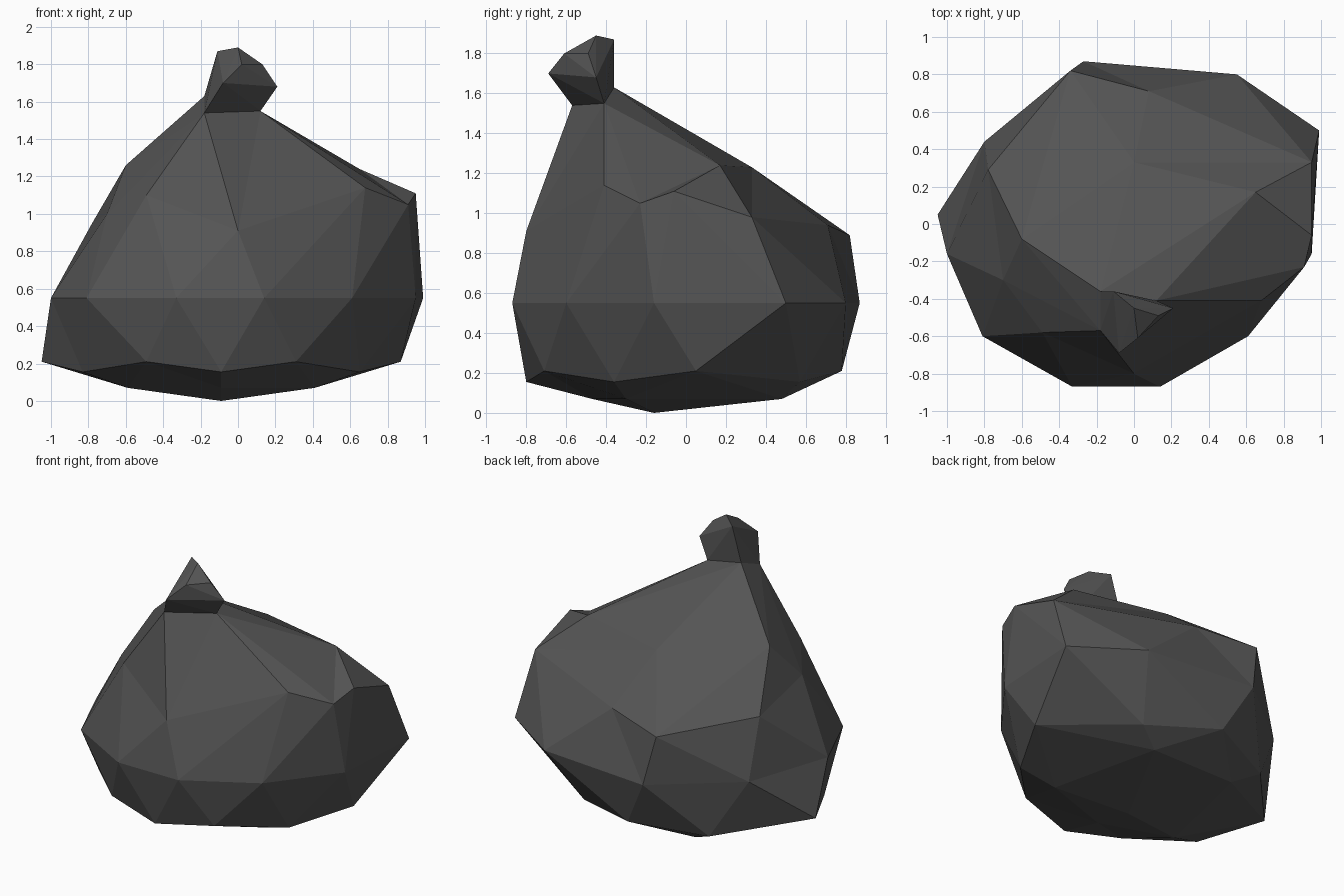
import bpy, bmesh, math
from mathutils import Vector

cube = bpy.data.objects.get("Cube")
if cube:
    bpy.data.objects.remove(cube, do_unlink=True)

# One dark plastic colour for the whole sack
plastic = bpy.data.materials.new("charcoal plastic")
plastic.use_nodes = True
colour = (0.09, 0.09, 0.09, 1)
plastic.diffuse_color = colour
shader = next(n for n in plastic.node_tree.nodes if n.type == 'BSDF_PRINCIPLED')
shader.inputs["Base Color"].default_value = colour

CENTRE_X = -0.09


def finish(bm, name):
    """Turn a bmesh into a flat shaded object."""
    bmesh.ops.recalc_face_normals(bm, faces=bm.faces)
    mesh = bpy.data.meshes.new(name)
    bm.to_mesh(mesh)
    bm.free()
    mesh.materials.append(plastic)
    obj = bpy.data.objects.new(name, mesh)
    bpy.context.scene.collection.objects.link(obj)
    return obj


def mirrored_ring(half):
    """Ring running anticlockwise from the front, mirrored across the sack's centre."""
    other = [(2 * CENTRE_X - x, y, z) for x, y, z in reversed(half)
             if abs(x - CENTRE_X) > 0.01]
    return half + other


def angle_from_front(point):
    """Anticlockwise angle of a sphere vertex, measured from the front."""
    return (math.atan2(point.y, point.x) + math.pi / 2 + 0.05) % math.tau


# Neck corners shared by the sack and its knot
neck_right, neck_left, neck_back = (0.12, -0.41, 1.55), (-0.18, -0.57, 1.54), (-0.18, -0.36, 1.63)

# Sagging sack rings, from the ground upwards
base = [(CENTRE_X, -0.16, 0)]
underside = mirrored_ring([(CENTRE_X, -0.47, 0.07), (0.41, -0.3, 0.07), (0.23, 0.48, 0.07)])
lower = mirrored_ring([
    (CENTRE_X, -0.8, 0.155), (0.31, -0.71, 0.21), (0.65, -0.36, 0.155),
    (0.87, 0.05, 0.21), (0.4, 0.57, 0.155), (CENTRE_X, 0.78, 0.21)])
belly = [(x, y, 0.55) for x, y in (
    (0.14, -0.87), (0.61, -0.6), (0.95, -0.16), (0.99, 0.5), (0.55, 0.8),
    (-0.27, 0.87), (-0.8, 0.44), (-1, -0.16), (-0.81, -0.6), (-0.33, -0.87))]
shoulder = [
    (0, -0.8, 0.91), (0.68, -0.41, 1.14), (0.91, -0.23, 1.05), (0.95, -0.06, 1.11),
    (0.95, 0.33, 0.98), (0.08, 0.71, 0.94), (-0.34, 0.82, 0.89), (-0.78, 0.29, 0.95),
    (-0.7, -0.3, 1), (-0.49, -0.58, 1.1)]
crown = [neck_right, (0.65, 0.17, 1.24), (0, 0.33, 1.23), (-0.6, -0.08, 1.26), neck_left]
rings = [base, underside, lower, belly, shoulder, crown, [neck_back]]

# Sack: an icosphere whose rings are pulled onto the sagging outline
bm = bmesh.new()
bmesh.ops.create_icosphere(bm, subdivisions=2, radius=1)
turn = math.radians(18)
for v in bm.verts:
    x, y = v.co.x, v.co.y
    v.co.x = x * math.cos(turn) - y * math.sin(turn)
    v.co.y = x * math.sin(turn) + y * math.cos(turn)
limits = (-0.95, -0.7, -0.2, 0.2, 0.7, 0.95)
groups = [[] for ring in rings]
for v in bm.verts:
    groups[sum(v.co.z > limit for limit in limits)].append(v)
for group, ring in zip(groups, rings):
    group.sort(key=lambda v: angle_from_front(v.co))
    for v, target in zip(group, ring):
        v.co = target


def open_neck(mesh):
    """Remove the triangle where the sack and knot meet."""
    corners = [Vector(c) for c in (neck_right, neck_left, neck_back)]
    inner = [f for f in mesh.faces
             if all(any((v.co - c).length < 0.001 for c in corners) for v in f.verts)]
    bmesh.ops.delete(mesh, geom=inner, context='FACES_ONLY')


bmesh.ops.recalc_face_normals(bm, faces=bm.faces)
open_neck(bm)
finish(bm, "sack")

# Knot: a faceted nub flaring out of the neck
bm = bmesh.new()
for point in (neck_right, neck_left, neck_back,
              (-0.08, -0.69, 1.7), (0.21, -0.45, 1.68), (-0.11, -0.36, 1.87),
              (0.02, -0.61, 1.8), (0.13, -0.49, 1.8), (0, -0.45, 1.89)):
    bm.verts.new(point)
bmesh.ops.convex_hull(bm, input=bm.verts)
open_neck(bm)
finish(bm, "knot")
